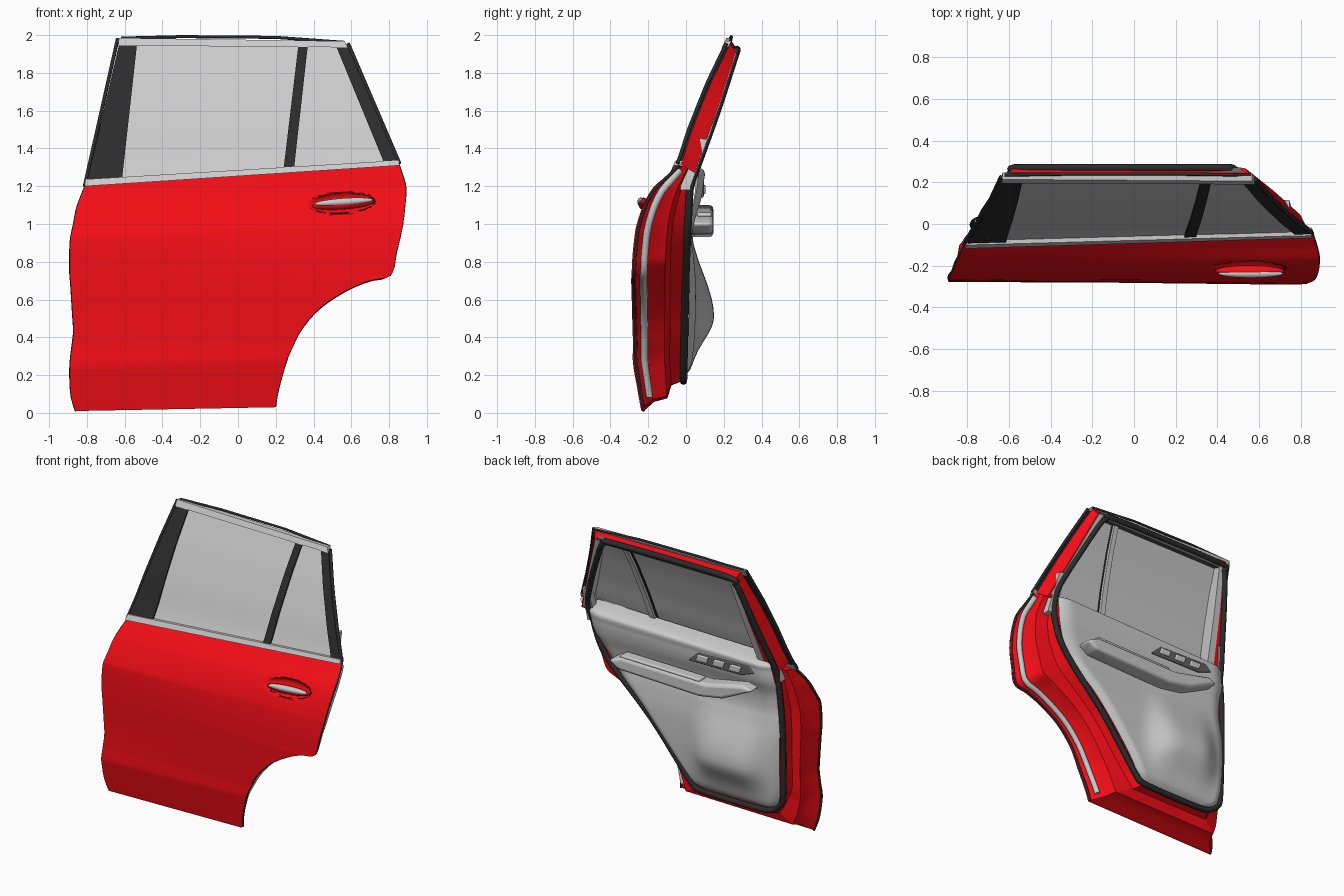
import bpy, bmesh, math
from mathutils import Vector

if "Cube" in bpy.data.objects:
    bpy.data.objects.remove(bpy.data.objects["Cube"])


def material(name, rgb):
    m = bpy.data.materials.new(name)
    m.diffuse_color = (*rgb, 1)
    m.use_nodes = True
    m.node_tree.nodes["Principled BSDF"].inputs["Base Color"].default_value = m.diffuse_color
    return m


RED = material("red_paint", (0.9, 0.004, 0.008))
BLACK = material("black_rubber", (0.025, 0.025, 0.025))
DARK = material("dark_plastic", (0.12, 0.12, 0.12))


def table(rows):
    """Piecewise linear lookup z -> y."""
    def look(z):
        for (a, ya), (b, yb) in zip(rows, rows[1:]):
            if z <= b or (b, yb) == rows[-1]:
                k = min(1, max(0, (z - a) / (b - a)))
                return ya + (yb - ya) * k
    return look


# outer and inner faces of the door, depth by height
outer = table([(1.2, -.11), (1.33, -.05), (1.5, .005), (1.74, .10), (2.0, .225)])
inner = table([(.15, -.015), (.8, 0), (1.2, .02), (1.35, .075), (1.6, .165), (1.92, .268)])


def off(d, fn=outer):
    return lambda z: fn(z) + d


def finish(ob, mat, angle=32):
    if mat:
        ob.data.materials.append(mat)
    bpy.ops.object.select_all(action='DESELECT')
    bpy.context.view_layer.objects.active = ob
    ob.select_set(True)
    bpy.ops.object.shade_smooth_by_angle(angle=math.radians(angle))
    return ob


def build(name, verts, faces, mat=None, bevel=0):
    me = bpy.data.meshes.new(name)
    me.from_pydata([tuple(v) for v in verts], [], faces)
    bm = bmesh.new()
    bm.from_mesh(me)
    bmesh.ops.recalc_face_normals(bm, faces=bm.faces)
    bm.to_mesh(me)
    bm.free()
    ob = bpy.data.objects.new(name, me)
    bpy.context.collection.objects.link(ob)
    if bevel:
        b = ob.modifiers.new("bevel", 'BEVEL')
        b.width, b.segments = bevel, 3
    return finish(ob, mat)


def spline(rows, t):
    """Catmull-Rom sample of a table of number rows, t in 0..1."""
    n = len(rows) - 1
    i = min(int(t * n + 1e-6), n - 1)
    k = t * n - i
    p = [rows[min(max(i + d, 0), n)] for d in (-1, 0, 1, 2)]
    return [.5 * (2 * b + (c - a) * k + (2 * a - 5 * b + 4 * c - d) * k * k
                  + (3 * b - a - 3 * c + d) * k ** 3) for a, b, c, d in zip(*p)]


def grid(rows, nr, nc):
    """Rows are (z, x, y) at the front edge then (z, x, y) at the rear edge."""
    out = []
    for i in range(nr):
        zl, xl, yl, zr, xr, yr = spline(rows, i / (nr - 1))
        a, b = Vector((xl, yl, zl)), Vector((xr, yr, zr))
        out.append([a.lerp(b, j / (nc - 1)) for j in range(nc)])
    return out


def grid_faces(nr, nc, s=0):
    return [(s + i * nc + j, s + i * nc + j + 1, s + (i + 1) * nc + j + 1, s + (i + 1) * nc + j)
            for i in range(nr - 1) for j in range(nc - 1)]


def band(name, A, B, y0, y1, mat=None, n=12, drop=0, squeeze=1):
    """Box-section strip between two straight edges, following the door curvature."""
    verts, faces = [], []
    for i in range(n + 1):
        k = i / n
        a, b = [(p[0] + (q[0] - p[0]) * k, p[1] + (q[1] - p[1]) * k) for p, q in (A, B)]
        verts += [(x, y0(z), z) for x, z in (a, b)]
        verts += [(x * squeeze, y1(z - drop), z - drop) for x, z in (b, a)]
        if i:
            s = 4 * i
            faces += [(s - 4 + c, s - 4 + (c + 1) % 4, s + (c + 1) % 4, s + c) for c in range(4)]
    faces += [(0, 1, 2, 3), tuple(4 * n + c for c in range(4))]
    return build(name, verts, faces, mat)


def tube(name, pts, r, mat=None, closed=False):
    cu = bpy.data.curves.new(name, 'CURVE')
    cu.dimensions, cu.bevel_depth, cu.bevel_resolution = '3D', r, 2
    cu.use_fill_caps = True
    sp = cu.splines.new('POLY')
    sp.points.add(len(pts) - 1)
    for p, q in zip(sp.points, pts):
        p.co = (*q, 1)
    sp.use_cyclic_u = closed
    ob = bpy.data.objects.new(name, cu)
    bpy.context.collection.objects.link(ob)
    if mat:
        cu.materials.append(mat)
    return ob


def slab(name, pts, y0, y1, mat=None, bevel=0):
    n = len(pts)
    v = [(x, y0, z) for x, z in pts] + [(x, y1, z) for x, z in pts]
    f = [tuple(range(n)), tuple(range(n, 2 * n))]
    f += [(i, (i + 1) % n, n + (i + 1) % n, n + i) for i in range(n)]
    return build(name, v, f, mat, bevel)


# painted lower body: outer skin, return flanges and inner sheet
SKIN = [(.01, -.86, -.235, .03, .20, -.24), (.10, -.885, -.25, .12, .215, -.254),
        (.24, -.89, -.27, .28, .26, -.274), (.34, -.88, -.27, .36, .295, -.278),
        (.43, -.87, -.27, .43, .33, -.282), (.52, -.875, -.27, .52, .40, -.285),
        (.60, -.88, -.271, .59, .48, -.287), (.68, -.885, -.272, .66, .60, -.289),
        (.74, -.89, -.272, .70, .70, -.29), (.80, -.89, -.271, .73, .81, -.288),
        (.86, -.89, -.268, .85, .84, -.28), (.93, -.885, -.258, .98, .87, -.26),
        (1.0, -.87, -.23, 1.10, .885, -.225), (1.08, -.855, -.19, 1.19, .89, -.175),
        (1.15, -.83, -.145, 1.25, .875, -.11), (1.20, -.81, -.105, 1.31, .855, -.05)]
SHEET = [(.17, -.66, -.015, .17, -.10, -.015), (.35, -.765, -.01, .38, .09, -.01),
         (.60, -.765, -.005, .62, .29, -.005), (.80, -.765, 0, .87, .55, 0),
         (1.0, -.755, .01, 1.08, .68, .015), (1.22, -.735, .025, 1.30, .71, .05)]
NR, NC = 106, 110
F, B = grid(SKIN, NR, NC), grid(SHEET, NR, NC)
for i, row in enumerate(F):
    crease = .008 * math.exp(-abs(i - 14) / 6) + .006 * math.exp(-abs(i - 77) / 6)
    for p in row:                                   # sill and shoulder creases, handle recess
        p.y -= crease
        r2 = ((p.x - .55) / .18) ** 2 + ((p.z - 1.11 - .05 * (p.x - .55)) / .055) ** 2
        p.y += .045 * max(0, 1 - r2) ** .7
verts = [p for r in F for p in r] + [p for r in B for p in r]
faces = grid_faces(NR, NC) + grid_faces(NR, NC, NR * NC)
rim = [j for j in range(NC)] + [i * NC + NC - 1 for i in range(1, NR)]
rim += [(NR - 1) * NC + j for j in range(NC - 2, -1, -1)] + [i * NC for i in range(NR - 2, 0, -1)]
loops = [rim]
for kx, ky in ((.05, .10), (.3, .3), (.42, .62), (.85, .72)):
    s = len(verts)
    for k in rim:
        a, b = verts[k], verts[k + NR * NC]
        c = a.lerp(b, kx)
        c.y = a.y + (b.y - a.y) * ky
        verts.append(c)
    loops.append(list(range(s, s + len(rim))))
loops.append([k + NR * NC for k in rim])
for p, q in zip(loops, loops[1:]):
    n = len(p)
    faces += [(p[i], p[(i + 1) % n], q[(i + 1) % n], q[i]) for i in range(n)]
build("door_body", verts, faces, RED)

# edge seals on the front edge and around the wheel arch
tube("front_edge_seal", [r[0] + Vector((.004, .012, 0)) for r in F[::3]], .008, BLACK)
tube("arch_seal", [r[-1].lerp(b[-1], .2) + Vector((.008, .008, -.01)) for r, b in zip(F[4::3], B[4::3])], .02)
tube("arch_edge_seal", [r[-1] + Vector((-.006, .015, .002)) for r in F[::3]], .008, BLACK)

# glass, dark pillars and bright trim
band("main_glass", [(-.63, 1.23), (-.54, 1.95)], [(.27, 1.28), (.34, 1.95)], off(.012), off(.02))
band("quarter_glass", [(.28, 1.28), (.35, 1.95)], [(.79, 1.32), (.53, 1.95)], off(.012), off(.02))
band("front_pillar_cover", [(-.80, 1.22), (-.63, 1.95)], [(-.615, 1.23), (-.535, 1.95)], off(0), off(.03), BLACK)
band("glass_divider", [(.24, 1.28), (.32, 1.95)], [(.295, 1.28), (.37, 1.95)], off(0), off(.03), BLACK)
band("divider_inner", [(.25, 1.28), (.33, 1.94)], [(.29, 1.28), (.365, 1.94)], off(.025), off(.05))
band("rear_pillar_cover", [(.775, 1.32), (.52, 1.94)], [(.845, 1.33), (.58, 1.94)], off(0), off(.03), BLACK)
band("belt_trim", [(-.81, 1.20), (.855, 1.31)], [(-.805, 1.237), (.85, 1.337)], off(-.008), off(.03))
band("roof_trim", [(-.635, 1.945), (.58, 1.935)], [(-.63, 1.985), (.565, 1.968)], off(-.004), off(.03))
tube("roof_seal", [(-.62, .235, 1.984), (-.3, .24, 1.992), (.2, .24, 1.988), (.56, .235, 1.962)], .008, BLACK)
for nm, a, b in (("front", (-.812, 1.2), (-.637, 1.98)), ("rear", (.855, 1.32), (.583, 1.955))):
    ks = [i / 10 for i in range(11)]
    pts = [(a[0] + (b[0] - a[0]) * k, a[1] + (b[1] - a[1]) * k) for k in ks]
    tube(nm + "_pillar_seal", [(x, outer(z) + .01, z) for x, z in pts], .01, BLACK)

# painted window frame behind the trim
kw = dict(mat=RED, drop=.05, squeeze=.95)
band("frame_front", [(-.785, 1.26), (-.61, 1.97)], [(-.65, 1.26), (-.555, 1.97)], off(.02), off(0, inner), **kw)
band("frame_rear", [(.79, 1.32), (.53, 1.96)], [(.838, 1.32), (.565, 1.96)], off(.02), off(0, inner), **kw)
band("frame_top", [(-.61, 1.945), (.56, 1.94)], [(-.61, 1.978), (.56, 1.962)], off(.02), off(0, inner), **kw)

# grey window surround on the cabin side
kw = dict(drop=.02, squeeze=.99)
band("surround_front", [(-.67, 1.24), (-.57, 1.93)], [(-.615, 1.24), (-.53, 1.93)], off(.022), off(.004, inner), **kw)
band("surround_rear", [(.75, 1.31), (.50, 1.93)], [(.785, 1.31), (.535, 1.93)], off(.022), off(.004, inner), **kw)
band("surround_top", [(-.56, 1.91), (.52, 1.91)], [(-.56, 1.945), (.52, 1.945)], off(.022), off(.004, inner), mat=DARK, **kw)
band("frame_foot_front", [(-.765, 1.14), (-.70, 1.40)], [(-.73, 1.14), (-.66, 1.40)], off(-.05, inner), off(.006, inner))
band("frame_foot_rear", [(.70, 1.18), (.70, 1.45)], [(.77, 1.18), (.745, 1.45)], off(-.05, inner), off(.004, inner))

# cabin side weather seal
SEAL = [(-.68, .19), (-.74, .24), (-.765, .34), (-.765, .85), (-.735, 1.2), (-.68, 1.45), (-.60, 1.80),
        (-.57, 1.88), (-.50, 1.922), (.38, 1.92), (.46, 1.90), (.52, 1.82), (.70, 1.42), (.73, 1.28),
        (.69, 1.08), (.59, .91), (.28, .60), (.06, .33), (-.03, .22), (-.12, .175), (-.58, .17)]
pts = [spline(SEAL + SEAL[:1], i / 84) for i in range(84)]
tube("cabin_seal", [(x, inner(z) + .001, z) for x, z in pts], .02, BLACK, True)

# cabin trim panel with a bulging map pocket
TRIM = [(.19, -.62, -.02, .19, -.10, -.02), (.23, -.715, .02, .24, -.04, .02), (.34, -.75, .04, .34, .04, .04),
        (.52, -.755, .055, .52, .19, .05), (.70, -.755, .055, .70, .35, .05), (.83, -.755, .04, .83, .49, .04),
        (.92, -.75, .03, .92, .57, .03), (1.03, -.745, .04, 1.03, .64, .05), (1.13, -.735, .075, 1.13, .69, .08),
        (1.21, -.72, .085, 1.22, .71, .095), (1.26, -.71, .08, 1.29, .72, .09), (1.29, -.70, -.04, 1.325, .72, -.02)]
TR, TC = 89, 70
T = grid(TRIM, TR, TC)
for row in T:
    for j, p in enumerate(row):
        e = min(1, min(j, TC - 1 - j) / 5)
        dz = (p.z - .5) / (.26 if p.z > .5 else .15)
        p.y += .095 * math.exp(-((p.x + .38) / .25) ** 4 - dz * dz)
        p.y -= .035 * (1 - e) ** 2
build("trim_panel", [p for r in T for p in r], grid_faces(TR, TC))

# armrest, pull handle and switches
slab("armrest", [(.52, 1.0), (.42, 1.045), (-.25, 1.035), (-.54, 1.10), (-.62, 1.075),
                 (-.38, .96), (-.2, .93), (.44, .95)], .02, .145, None, .022)
slab("armrest_pad", [(.44, 1.04), (-.2, 1.03), (-.2, 1.05), (.42, 1.06)], .06, .135, None, .008)
slab("switch_plate", [(-.08, 1.14), (-.16, 1.215), (-.56, 1.225), (-.6, 1.18), (-.5, 1.145)], .06, .094, DARK, .008)
for i in range(3):
    x = -.19 - .13 * i
    slab(f"switch_{i + 1}", [(x + .045, 1.158), (x + .03, 1.205), (x - .055, 1.208), (x - .04, 1.16)], .08, .103, None, .008)


# outside handle
def ellipsoid(name, loc, size, mat=None):
    bpy.ops.mesh.primitive_uv_sphere_add(segments=40, ring_count=20, location=loc, rotation=(0, math.radians(-4), 0))
    ob = bpy.context.object
    ob.name, ob.scale = name, size
    return finish(ob, mat, 60)


ellipsoid("handle_grip", (.555, -.225, 1.107), (.165, .027, .03), RED)
ellipsoid("handle_bright_strip", (.56, -.238, 1.117), (.155, .02, .02))
ring = [(.55 + .175 * math.cos(a), 1.11 + .053 * math.sin(a) + .009 * math.cos(a))
        for a in (i * math.tau / 48 for i in range(48))]
near = [min((p for r in F[70:] for p in r[80:]), key=lambda p: (p.x - x) ** 2 + (p.z - z) ** 2) for x, z in ring]
tube("handle_recess_edge", [(x, p.y, z) for (x, z), p in zip(ring, near)], .003, BLACK, True)
